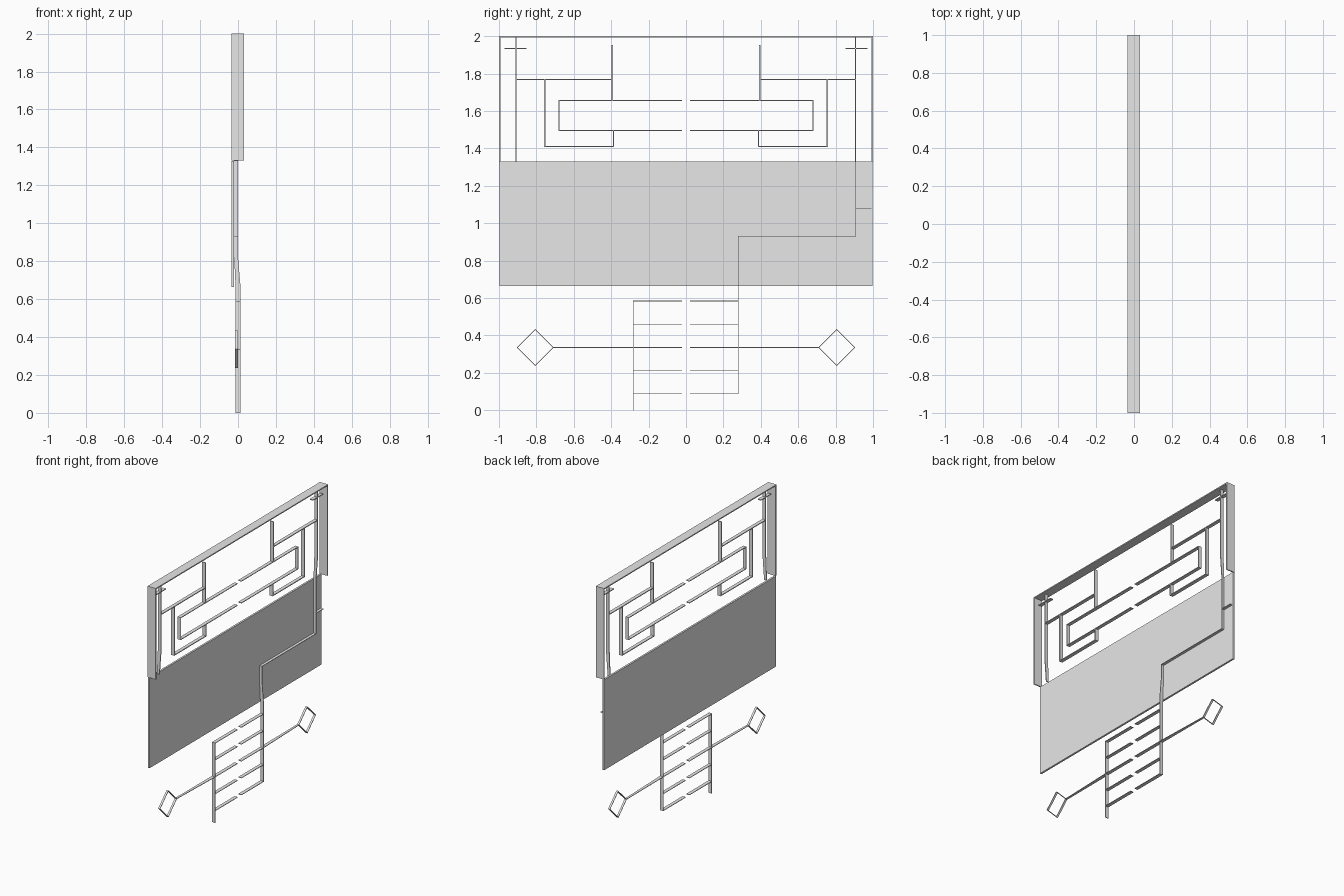
import bpy, bmesh
from mathutils import Vector

if "Cube" in bpy.data.objects:
    bpy.data.objects.remove(bpy.data.objects["Cube"], do_unlink=True)

grey = bpy.data.materials.new("light_grey")
grey.use_nodes = True
grey.diffuse_color = (0.8, 0.8, 0.8, 1)
grey.node_tree.nodes["Principled BSDF"].inputs["Base Color"].default_value = (0.8, 0.8, 0.8, 1)

MID = (-0.013, 0.013)    # depth range of the free strips
NEAR = (-0.02, 0.0)      # depth range of strips lying on the panel
TIP = (-0.015, 0.0)      # depth range of the diamond ends
FRAME = (-0.034, 0.032)


def ribbon(name, paths, depth=MID, thick=0.004):
    """Thin strips along (y, z) paths; a third item in a point sets its depth range."""
    bm = bmesh.new()
    for path in paths:
        for a, b in zip(path, path[1:]):
            pa, pb = Vector(a[:2]), Vector(b[:2])
            along = (pb - pa).normalized() * thick / 2
            side = Vector((-along.y, along.x))
            rings = []
            for p, point in ((pa - along, a), (pb + along, b)):
                x0, x1 = point[2] if len(point) > 2 else depth
                rings.append([bm.verts.new((x, q.x, q.y)) for x, q in
                              ((x0, p - side), (x1, p - side), (x1, p + side), (x0, p + side))])
            bm.faces.new(rings[0])
            bm.faces.new(rings[1][::-1])
            for i in range(4):
                j = (i + 1) % 4
                bm.faces.new((rings[0][i], rings[1][i], rings[1][j], rings[0][j]))
    bmesh.ops.recalc_face_normals(bm, faces=bm.faces)
    mesh = bpy.data.meshes.new(name)
    bm.to_mesh(mesh)
    bm.free()
    mesh.materials.append(grey)
    obj = bpy.data.objects.new(name, mesh)
    bpy.context.collection.objects.link(obj)
    return obj


# Wide middle panel and the deep frame over it
ribbon("middle_panel", [[(-0.67, 0.997), (0.667, 0.997)]], (-0.034, -0.02), 0.66)
panel = bpy.data.objects["middle_panel"]
panel.data.clear_geometry()
bm = bmesh.new()
bmesh.ops.create_cube(bm, size=1)
for v in bm.verts:
    v.co = (-0.027 + v.co.x * 0.014, v.co.y * 1.996, 0.997 + v.co.z * 0.664)
bm.to_mesh(panel.data)
bm.free()
ribbon("upper_frame", [[(-0.996, 1.335), (-0.996, 1.996), (0.996, 1.996), (0.996, 1.335)]],
       FRAME, 0.008)

# Mirrored lattice inside the frame
for s, side in ((-1, "right"), (1, "left")):
    ribbon(side + "_cross_bar", [[(s * 0.855, 1.935), (s * 0.967, 1.935)]], thick=0.006)
    ribbon(side + "_branch", [
        [(s * 0.907, 1.768), (s * 0.394, 1.768)],
        [(s * 0.394, 1.95), (s * 0.394, 1.657)],
        [(s * 0.755, 1.768), (s * 0.755, 1.411), (s * 0.388, 1.411), (s * 0.388, 1.495)],
    ], thick=0.006)
    ribbon(side + "_inner_loop", [[(s * 0.024, 1.657), (s * 0.68, 1.657),
                                   (s * 0.68, 1.497), (s * 0.024, 1.497)]], thick=0.005)

# Uprights: one ends at the panel, the other crosses it down to the ladder
ribbon("short_upright", [[(-0.909, 1.99), (-0.909, 1.5), (-0.909, 1.33, NEAR)]], thick=0.006)
ribbon("long_upright", [[(0.907, 1.99), (0.907, 1.5), (0.907, 1.33, NEAR)]], thick=0.006)
ribbon("panel_trace", [[(0.907, 1.33, NEAR), (0.907, 0.93, NEAR), (0.28, 0.93, NEAR),
                        (0.28, 0.82, NEAR), (0.28, 0.67), (0.28, 0.088)]])
ribbon("panel_tick", [[(0.907, 1.08), (0.99, 1.08)]], NEAR)

# Split ladder with side arms ending in diamonds
ribbon("ladder_rail", [[(-0.282, 0.002), (-0.282, 0.585)]])
for s, side in ((-1, "right"), (1, "left")):
    ribbon(side + "_rungs", [[(s * 0.024, 0.088 + i * 0.124), (s * 0.28, 0.088 + i * 0.124)]
                             for i in range(5)])
    ribbon(side + "_arm", [[(s * 0.28, 0.336), (s * 0.71, 0.336, TIP)]])
    r, c = 0.096, s * 0.806
    ribbon(side + "_diamond", [[(c - r, 0.336), (c, 0.336 + r), (c + r, 0.336),
                                (c, 0.336 - r), (c - r, 0.336)]], TIP)
